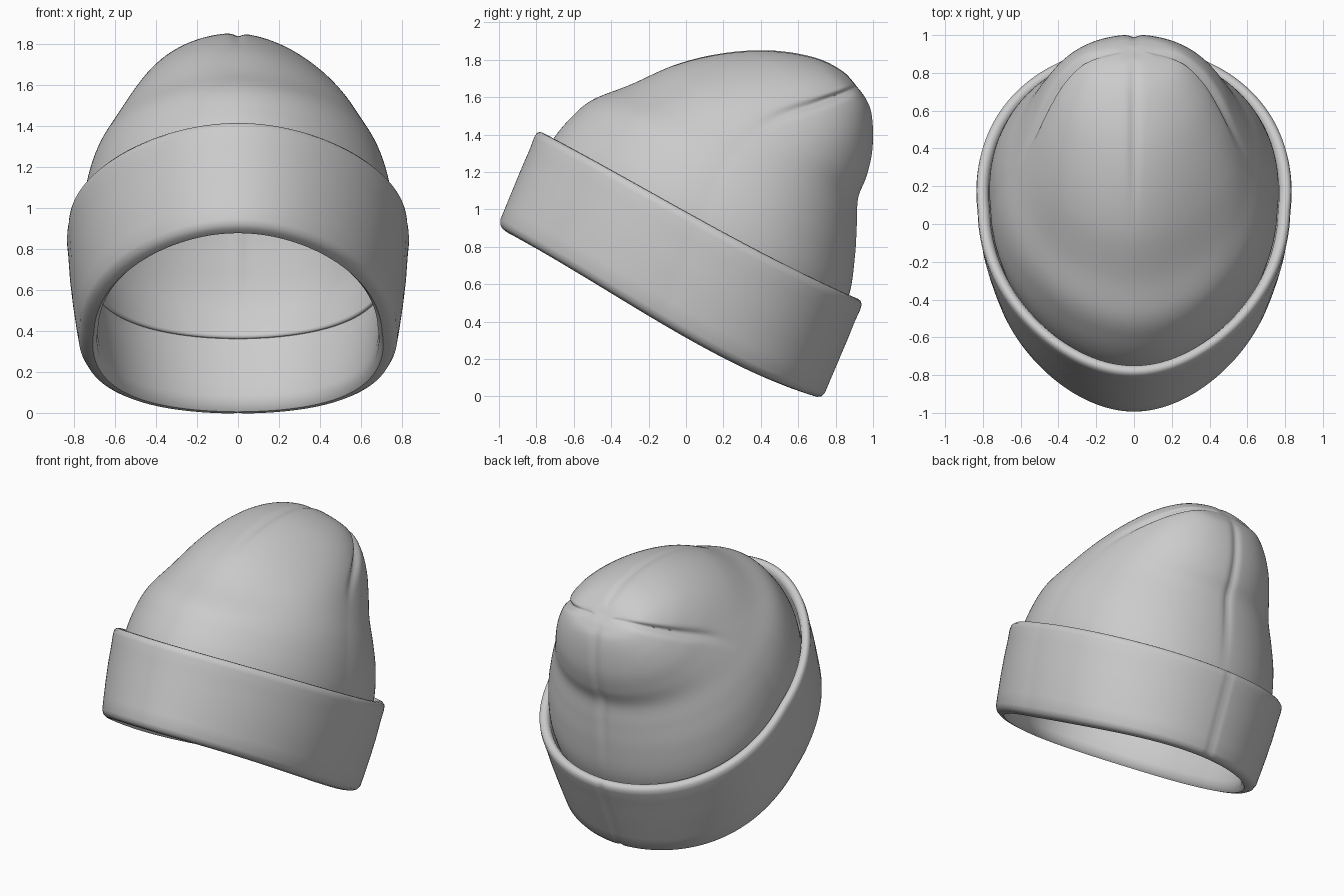
import bpy, bmesh
from math import sin, cos, pi, exp, radians
from mathutils import Vector

if "Cube" in bpy.data.objects:
    bpy.data.objects.remove(bpy.data.objects["Cube"])

SEG = 192


def spline(p, t):
    """Catmull-Rom through rows of numbers, t in 0..len-1."""
    i = min(int(t), len(p) - 2)
    f = t - i
    a, b, c, d = p[max(i - 1, 0)], p[i], p[i + 1], p[min(i + 2, len(p) - 1)]
    return [0.5 * (2 * q + (r - o) * f + (2 * o - 5 * q + 4 * r - s) * f * f
                   + (3 * q - o - 3 * r + s) * f ** 3) for o, q, r, s in zip(a, b, c, d)]


def smooth(a, b, v):
    k = max(0.0, min(1.0, (v - a) / (b - a)))
    return k * k * (3 - 2 * k)


def ring_point(row, th):
    """Egg-shaped tilted ring: front y,z / back y,z / half width / egg / sag."""
    fy, fz, by, bz, w, egg, sag = row
    c, s = cos(th), sin(th)
    blunt = 1 + 0.4 * egg * max(c, 0) * s * s * 2      # fuller forehead curve
    return Vector((w * s * (1 - egg * c) * blunt,
                   (fy + by) / 2 + (fy - by) / 2 * c,
                   (fz + bz) / 2 + (fz - bz) / 2 * c - sag * s * s * (1 - c) / 2))


def ang(th, target):
    return abs((th - target + pi) % (2 * pi) - pi)


def loft(name, rows, groove, closed=False, pole=None):
    bm = bmesh.new()
    rings = []
    for k, row in enumerate(rows):
        mid = Vector((0, (row[0] + row[2]) / 2, (row[1] + row[3]) / 2))
        ring = []
        for j in range(SEG):
            th = 2 * pi * j / SEG
            p = ring_point(row, th)
            d = p - mid
            ring.append(bm.verts.new(p - d.normalized() * groove(k, th, d.length)))
        rings.append(ring)
    pairs = list(zip(rings, rings[1:])) + ([(rings[-1], rings[0])] if closed else [])
    for a, b in pairs:
        for j in range(SEG):
            n = (j + 1) % SEG
            bm.faces.new((a[j], a[n], b[n], b[j]))
    if pole:
        v = bm.verts.new(pole)
        for j in range(SEG):
            bm.faces.new((rings[-1][j], rings[-1][(j + 1) % SEG], v))
    bmesh.ops.recalc_face_normals(bm, faces=bm.faces)
    me = bpy.data.meshes.new(name)
    bm.to_mesh(me)
    bm.free()
    ob = bpy.data.objects.new(name, me)
    bpy.context.collection.objects.link(ob)
    bpy.context.view_layer.objects.active = ob
    ob.select_set(True)
    bpy.ops.object.shade_smooth_by_angle(angle=radians(50))
    ob.select_set(False)
    return ob


# Folded cuff: section as (height fraction, inward offset), swept round the tilted egg
section = [(-0.01, 0.03), (0.015, 0.01), (0.06, 0.0), (0.2, 0.0), (0.4, 0.0), (0.6, 0.0),
           (0.8, 0.002), (0.92, 0.0), (0.97, 0.004), (0.995, 0.018), (1.0, 0.035),
           (0.985, 0.055), (0.94, 0.066), (0.8, 0.07), (0.66, 0.075), (0.64, 0.09),
           (0.5, 0.095), (0.25, 0.098), (0.1, 0.095), (0.02, 0.085), (-0.02, 0.06)]
cuff_rows = []
for u, d in section:
    fy, fz = -1.005 + 0.21 * u, 0.915 + 0.51 * u
    by, bz = 0.73 + 0.22 * u, -0.012 + 0.517 * u
    w = 0.765 + 0.065 * u + 0.04 * u * (1 - u)
    cuff_rows.append((fy + 0.88 * d, fz - 0.47 * d, by - 0.88 * d, bz + 0.47 * d,
                      w - d, 0.13, 0.09 - 0.05 * u))
# thin seam at the back of the cuff
loft("folded_cuff", cuff_rows,
     lambda k, th, r: 0.009 * exp(-(r * ang(th, pi) / 0.012) ** 2) * (1 if k < 10 else -0.3),
     closed=True)

# Crown: rings from inside the cuff up to the gathered tip at the back
profile = [(-0.80, 1.20, 0.80, 0.36, 0.735, 0.13, 0.055),
           (-0.72, 1.36, 0.875, 0.55, 0.76, 0.13, 0.04),
           (-0.62, 1.485, 0.905, 0.75, 0.74, 0.13, 0.03),
           (-0.50, 1.585, 0.915, 0.92, 0.695, 0.12, 0.02),
           (-0.30, 1.665, 0.922, 1.06, 0.625, 0.12, 0.0),
           (-0.05, 1.775, 0.965, 1.17, 0.545, 0.13, 0.0),
           (0.20, 1.835, 0.995, 1.29, 0.465, 0.15, 0.0),
           (0.45, 1.85, 1.002, 1.42, 0.37, 0.16, 0.0),
           (0.68, 1.815, 0.99, 1.53, 0.255, 0.16, 0.0),
           (0.83, 1.745, 0.96, 1.595, 0.12, 0.1, 0.0),
           (0.90, 1.67, 0.93, 1.635, 0.025, 0.0, 0.0)]
STEP = 8
N = (len(profile) - 1) * STEP
crown_rows = [spline(profile, k / STEP) for k in range(N + 1)]


def darts(k, th, r):
    """Four stitched darts meeting at the tip: top, both sides and the back seam."""
    t = k / STEP
    side = radians(89 + 17 * smooth(4.6, 8.5, t))
    g = 0.0
    for target, start, depth, wide in ((0, 4.6, 0.026, 0.03), (side, 4.2, 0.04, 0.03),
                                       (-side, 3.9, 0.04, 0.03), (pi, 0.5, 0.016, 0.022)):
        x = r * ang(th, target)
        g += smooth(start, start + 3, t) * min(depth, 0.3 * r) * exp(-(x / wide) ** 2)
    return g


crown = loft("crown", crown_rows, darts, pole=(0, 0.915, 1.65))
# slight sideways slump of the tip
for v in crown.data.vertices:
    if v.co.z > 1.5:
        v.co.z -= 0.05 * v.co.x * smooth(1.5, 1.8, v.co.z)
solid = crown.modifiers.new("fabric_thickness", 'SOLIDIFY')
solid.thickness = 0.02
solid.offset = -1
